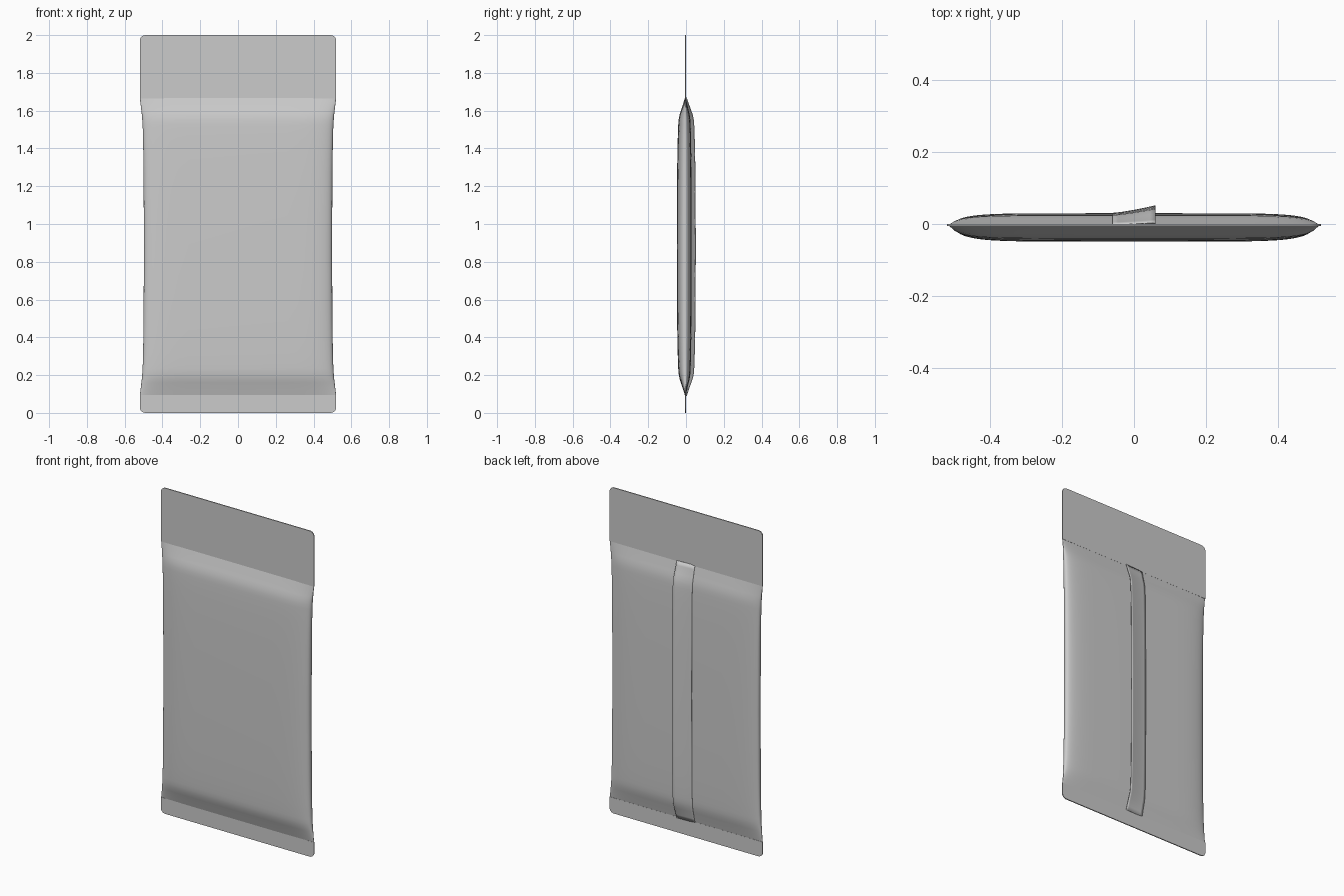
import bpy, bmesh, math

cube = bpy.data.objects.get("Cube")
if cube:
    bpy.data.objects.remove(cube)

foil = bpy.data.materials.new("silver grey foil")
foil.use_nodes = True
foil.diffuse_color = (0.6, 0.6, 0.6, 1)
foil.node_tree.nodes["Principled BSDF"].inputs["Base Color"].default_value = (0.6, 0.6, 0.6, 1)

LOW, HIGH, MID_Y = 0.09, 1.67, -0.003


def finish(bm, name, angle):
    bmesh.ops.recalc_face_normals(bm, faces=bm.faces)
    mesh = bpy.data.meshes.new(name)
    bm.to_mesh(mesh)
    bm.free()
    obj = bpy.data.objects.new(name, mesh)
    bpy.context.collection.objects.link(obj)
    mesh.materials.append(foil)
    bpy.ops.object.select_all(action='DESELECT')
    obj.select_set(True)
    bpy.context.view_layer.objects.active = obj
    bpy.ops.object.shade_smooth_by_angle(angle=math.radians(angle))
    return obj


def lookup(table, v):
    for (a, fa), (b, fb) in zip(table, table[1:]):
        if v <= b:
            return fa + (fb - fa) * max(0, v - a) / (b - a)
    return table[-1][1]


# Pouch measurements by distance from the nearest seal
DEPTH = [(0, 0.04), (0.05, 0.38), (0.09, 0.67), (0.12, 0.80), (0.17, 0.86),
         (0.3, 0.93), (0.5, 0.98), (0.8, 1)]
WIDTH = [(0, 0.52), (0.05, 0.514), (0.1, 0.508), (0.17, 0.504), (0.35, 0.5), (0.8, 0.498)]


def depth(z):
    return lookup(DEPTH, min(z - LOW, HIGH - z))


def width(z):
    return lookup(WIDTH, min(z - LOW, HIGH - z))


steps = [0, 0.025, 0.05, 0.07, 0.09, 0.105, 0.12, 0.145, 0.17, 0.23, 0.3, 0.4, 0.5, 0.65]
levels = [LOW + s for s in steps] + [0.88] + [HIGH - s for s in reversed(steps)]

# Filled pouch: rounded, flattened rings stacked between the seals
bm = bmesh.new()
rings = []
COUNT = 64
for z in levels:
    ring = []
    for i in range(COUNT):
        a = math.tau * i / COUNT
        c, s = math.cos(a), math.sin(a)
        x = math.copysign(abs(c) ** 0.28, c) * width(z)
        bulge = abs(s) ** 0.75 * depth(z)
        y = MID_Y + bulge * (0.033 if s > 0 else -0.046)
        ring.append(bm.verts.new((x, y, z)))
    rings.append(ring)
for lower, upper in zip(rings, rings[1:]):
    for i in range(COUNT):
        j = (i + 1) % COUNT
        bm.faces.new((lower[i], lower[j], upper[j], upper[i]))
bm.faces.new(rings[0])
bm.faces.new(rings[-1])
finish(bm, "pouch_body", 50)


# Flat seals with two rounded outer corners
def seal(name, inner, outer):
    r = 0.03
    side = 1 if outer > inner else -1
    outline = [(-0.52, inner), (0.52, inner)]
    for k in range(13):
        a = math.pi / 2 * min(k, 6) / 6 if k < 7 else math.pi / 2 * (k - 6) / 6
        if k < 7:
            outline.append((0.49 + r * math.cos(a), outer + side * r * (math.sin(a) - 1)))
        else:
            outline.append((-0.49 - r * math.sin(a), outer + side * r * (math.cos(a) - 1)))
    outline.insert(9, (-0.49, outer))
    bm = bmesh.new()
    face = bm.faces.new([bm.verts.new((x, MID_Y - 0.003, z)) for x, z in outline])
    grown = bmesh.ops.extrude_face_region(bm, geom=[face])["geom"]
    moved = [v for v in grown if isinstance(v, bmesh.types.BMVert)]
    bmesh.ops.translate(bm, verts=moved, vec=(0, 0.006, 0))
    finish(bm, name, 30)


seal("top_seal", HIGH - 0.005, 2)
seal("bottom_seal", LOW + 0.005, 0)

# Back seam flap: a thin sheet joined on one side and lifted on the other
bm = bmesh.new()
rows = []
for z in levels:
    row = []
    for k in range(9):
        t = k / 8
        lift = t ** 1.3 * (0.004 + 0.017 * depth(z))
        row.append(bm.verts.new((-0.06 + 0.12 * t, MID_Y + 0.033 * depth(z) + lift, z)))
    rows.append(row)
for lower, upper in zip(rows, rows[1:]):
    for k in range(8):
        bm.faces.new((lower[k], upper[k], upper[k + 1], lower[k + 1]))
flap = finish(bm, "back_seam_flap", 40)
thick = flap.modifiers.new("thickness", 'SOLIDIFY')
thick.thickness = 0.002
thick.offset = 0
